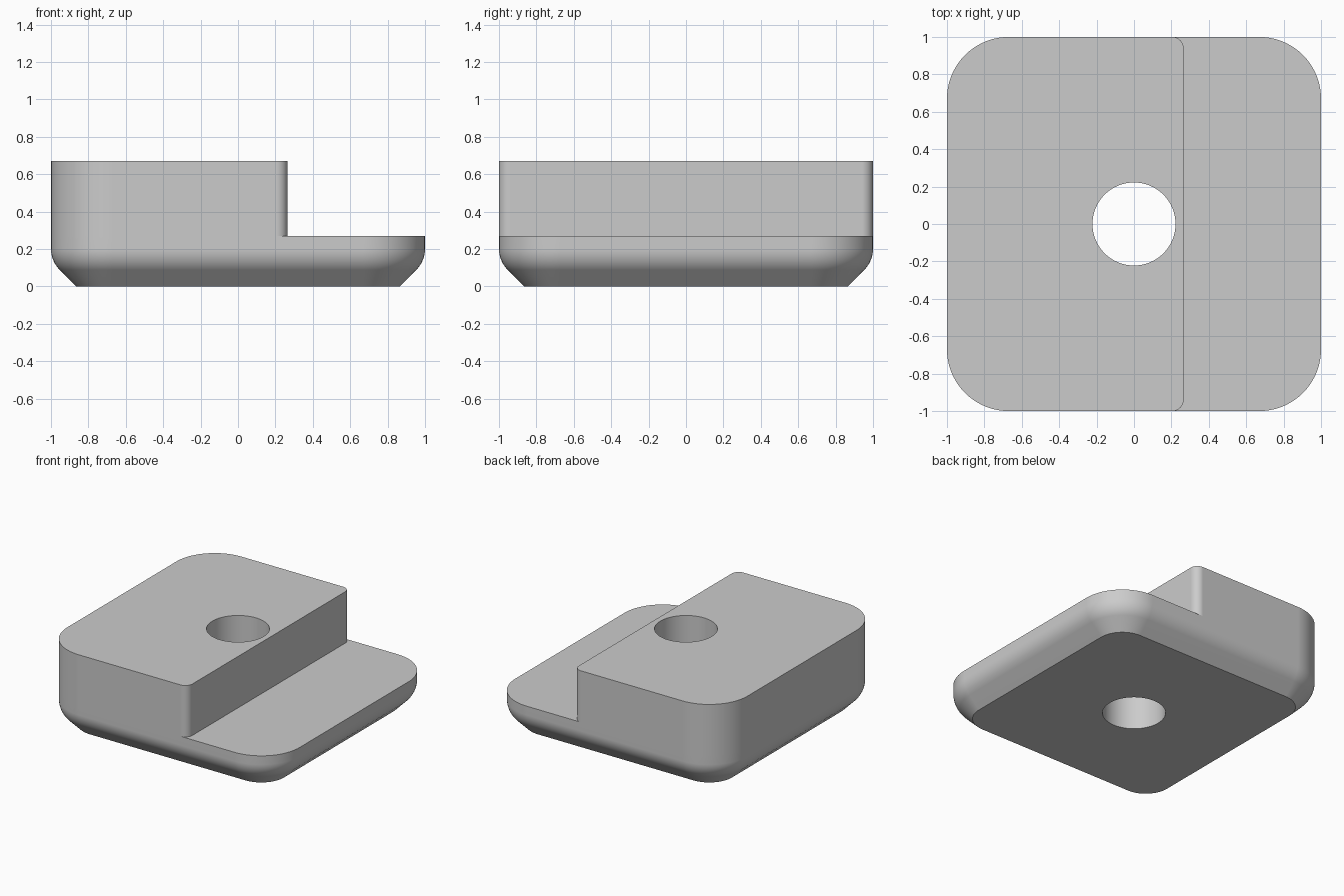
import bpy, bmesh
from math import sin, cos, pi, tan, radians

cube = bpy.data.objects.get("Cube")
if cube:
    bpy.data.objects.remove(cube, do_unlink=True)

STEP_Z, TOP_Z = 0.27, 0.67
CHAMFER, FILLET = 0.135, 0.16
CORNER, STEP_CORNER = 0.33, 0.06
STEP_X, HOLE_R = 0.265, 0.222

grey = bpy.data.materials.new("plain grey")
grey.use_nodes = True
grey.diffuse_color = (0.6, 0.6, 0.6, 1)
grey.node_tree.nodes["Principled BSDF"].inputs["Base Color"].default_value = (0.6, 0.6, 0.6, 1)


def outline(right, r_right, inset=0.0, segs=20):
    """Rounded rectangle from x = -1 to right, y = -1 to 1."""
    points = []
    corners = [(right, 1, r_right), (-1, 1, CORNER), (-1, -1, CORNER), (right, -1, r_right)]
    for quarter, (x, y, r) in enumerate(corners):
        cx = x - r if quarter in (0, 3) else x + r
        cy = y - r if y > 0 else y + r
        for i in range(segs + 1):
            a = (quarter + i / segs) * pi / 2
            points.append((cx + (r - inset) * cos(a), cy + (r - inset) * sin(a)))
    return points


def loft(name, rings):
    """Closed solid through a stack of (outline, height) rings."""
    bm = bmesh.new()
    loops = [[bm.verts.new((x, y, z)) for x, y in pts] for pts, z in rings]
    n = len(loops[0])
    for low, high in zip(loops, loops[1:]):
        for i in range(n):
            j = (i + 1) % n
            bm.faces.new((low[i], low[j], high[j], high[i]))
    bm.faces.new(loops[0][::-1])
    bm.faces.new(loops[-1])
    mesh = bpy.data.meshes.new(name)
    bm.to_mesh(mesh)
    bm.free()
    mesh.materials.append(grey)
    obj = bpy.data.objects.new(name, mesh)
    bpy.context.collection.objects.link(obj)
    return obj


def combine(target, tool, operation):
    mod = target.modifiers.new(operation.lower(), "BOOLEAN")
    mod.operation, mod.solver, mod.object = operation, "EXACT", tool
    bpy.context.view_layer.objects.active = target
    bpy.ops.object.modifier_apply(modifier=mod.name)
    bpy.data.objects.remove(tool, do_unlink=True)


# Base plate: chamfered underside blended into upright walls
tangent_z = CHAMFER + FILLET * tan(radians(22.5))
profile = [(CHAMFER, 0)]
for i in range(9):
    a = radians(45) * (1 - i / 8)
    profile.append((FILLET * (1 - cos(a)), tangent_z - FILLET * sin(a)))
profile.append((0, STEP_Z))
body = loft("stepped_block", [(outline(1, CORNER, inset), z) for inset, z in profile])

# Raised block over the right-hand part
raised = outline(STEP_X, STEP_CORNER)
combine(body, loft("raised_block", [(raised, STEP_Z), (raised, TOP_Z)]), "UNION")

# Through hole
circle = [(HOLE_R * cos(2 * pi * i / 64), HOLE_R * sin(2 * pi * i / 64)) for i in range(64)]
cutter = loft("hole_cutter", [(circle, -0.2), (circle, 1)])
cutter.hide_render = True
combine(body, cutter, "DIFFERENCE")

# Smooth walls, crisp rims
bpy.ops.object.select_all(action="DESELECT")
body.select_set(True)
bpy.context.view_layer.objects.active = body
bpy.ops.object.shade_smooth_by_angle(angle=radians(30))
weighted = body.modifiers.new("weighted normals", "WEIGHTED_NORMAL")
weighted.keep_sharp = True
